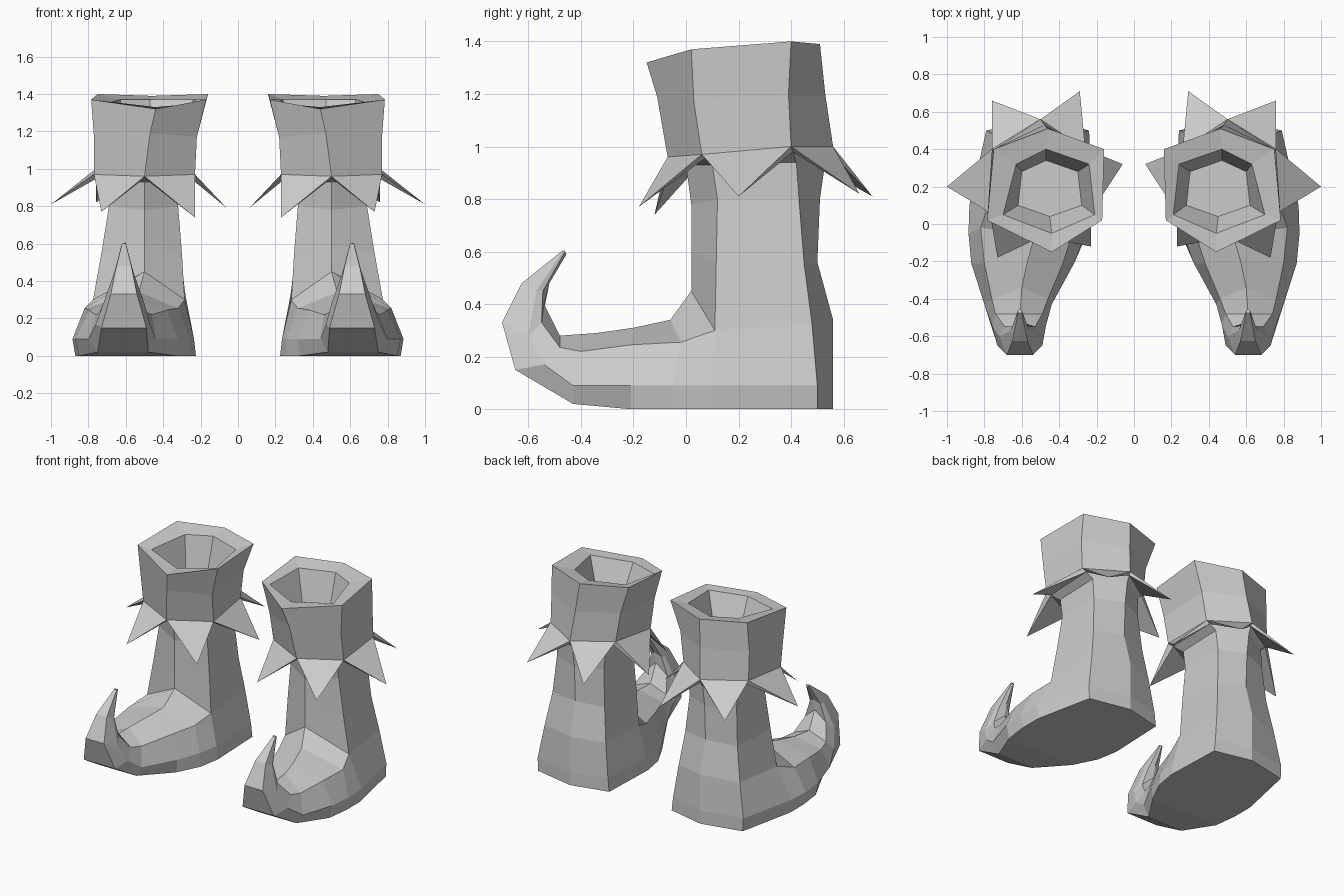
import bpy, bmesh

if "Cube" in bpy.data.objects:
    bpy.data.objects.remove(bpy.data.objects["Cube"])


def hexring(xs, ys, zs):
    """Six points round the leg: front, right-front, right-back, back, left-back, left-front."""
    lf, rf, lb, rb, mf, mb = xs
    return [(mf, ys[0], zs[0]), (rf, ys[1], zs[1]), (rb, ys[2], zs[2]),
            (mb, ys[3], zs[3]), (lb, ys[2], zs[2]), (lf, ys[1], zs[1])]


def section(top, shoulder, mid, sole):
    """Seven points round the foot; side rows are (y, z, left x, right x)."""
    rows = (shoulder, mid, sole)
    return ([top] + [(r[3], r[0], r[1]) for r in rows]
            + [(r[2], r[0], r[1]) for r in reversed(rows)])


def face(bm, pts):
    bm.faces.new([bm.verts.new(p) for p in pts])


def loft(bm, rings, skip=()):
    n = len(rings[0])
    for a, b in zip(rings, rings[1:]):
        for i in range(n):
            if i not in skip:
                j = (i + 1) % n
                face(bm, [a[i], a[j], b[j], b[i]])


def finish(bm, name):
    """Weld the faces and mirror the part to the other foot."""
    bmesh.ops.remove_doubles(bm, verts=bm.verts, dist=0.0005)
    bmesh.ops.recalc_face_normals(bm, faces=bm.faces)
    me = bpy.data.meshes.new(name)
    bm.to_mesh(me)
    bm.free()
    ob = bpy.data.objects.new(name, me)
    bpy.context.collection.objects.link(ob)
    mod = ob.modifiers.new("other_foot", 'MIRROR')
    mod.use_mirror_merge = False


# Leg, heel and curled foot
collar = hexring((.32, .69, .32, .69, .5, .5), (0, .10, .42, .53), (.93, .93, .94, .94))
leg = [
    collar,
    hexring((.32, .69, .33, .69, .5, .5), (.02, .12, .43, .51), (.78, .80, .80, .80)),
    hexring((.30, .73, .31, .71, .5, .5), (.02, .115, .45, .50), (.60, .55, .55, .56)),
    hexring((.285, .775, .28, .75, .5, .5), (.02, .11, .48, .56), (.45, .30, .32, .34)),
]
heel = [
    leg[-1],
    hexring((.235, .88, .25, .79, .5, .5), (0, .10, .50, .56), (.09,) * 4),
    hexring((.225, .87, .24, .785, .5, .5), (0, .10, .50, .56), (0,) * 4),
]
foot = [
    section((.50, .02, .45), (.11, .30, .285, .775), (.10, .09, .235, .88), (.10, 0, .225, .87)),
    section((.53, -.06, .34), (-.02, .255, .32, .82), (-.05, .09, .26, .885), (-.05, 0, .25, .87)),
    section((.57, -.2, .31), (-.21, .245, .38, .80), (-.21, .09, .32, .87), (-.21, 0, .33, .85)),
    section((.60, -.34, .29), (-.40, .22, .46, .76), (-.43, .09, .44, .80), (-.43, .02, .48, .75)),
    section((.61, -.48, .28), (-.48, .235, .49, .74), (-.54, .17, .47, .76), (-.65, .15, .49, .73)),
    section((.61, -.54, .40), (-.55, .33, .53, .69), (-.60, .28, .50, .72), (-.70, .33, .54, .68)),
    section((.61, -.52, .48), (-.545, .45, .57, .65), (-.57, .45, .56, .66), (-.625, .48, .57, .65)),
    section((.61, -.455, .59), (-.46, .60, .60, .62), (-.465, .605, .60, .62), (-.475, .60, .60, .62)),
]
bm = bmesh.new()
loft(bm, leg)
loft(bm, heel, skip=(0, 5))
loft(bm, foot)
face(bm, heel[-1][1:])
face(bm, foot[-1])
finish(bm, "boots")

# Cuff with a hollow top
hem = hexring((.23, .77, .26, .76, .5, .5), (-.07, .06, .40, .56), (.96, .97, 1.0, 1.0))
cuff = [
    hexring((.28, .62, .30, .60, .45, .47), (.04, .10, .28, .34), (1.15,) * 4),
    hexring((.21, .70, .24, .63, .44, .47), (-.05, .05, .32, .40), (1.33, 1.35, 1.37, 1.37)),
    hexring((.17, .785, .16, .75, .44, .46), (-.15, .02, .40, .51), (1.32, 1.37, 1.40, 1.39)),
    hexring((.22, .77, .23, .76, .47, .48), (-.11, .03, .39, .53), (1.19, 1.17, 1.20, 1.20)),
    hem,
    collar,
]
bm = bmesh.new()
loft(bm, cuff)
face(bm, cuff[0])
finish(bm, "cuffs")

# Pointed flaps hanging from each side of the cuff
tips = [(.73, -.18, .77), (1.0, .20, .81), (.76, .66, .82),
        (.29, .71, .81), (.06, .32, .79), (.23, -.12, .74)]
bm = bmesh.new()
for i, tip in enumerate(tips):
    j = (i + 1) % 6
    a, b, c, d = hem[i], hem[j], collar[j], collar[i]
    inner = [tuple(p + (q - p) * .35 for p, q in zip(u, v)) for u, v in ((a, d), (b, c))]
    for tri in ((a, b, tip), (b, inner[1], tip), (inner[1], inner[0], tip), (inner[0], a, tip)):
        face(bm, tri)
finish(bm, "cuff_points")
